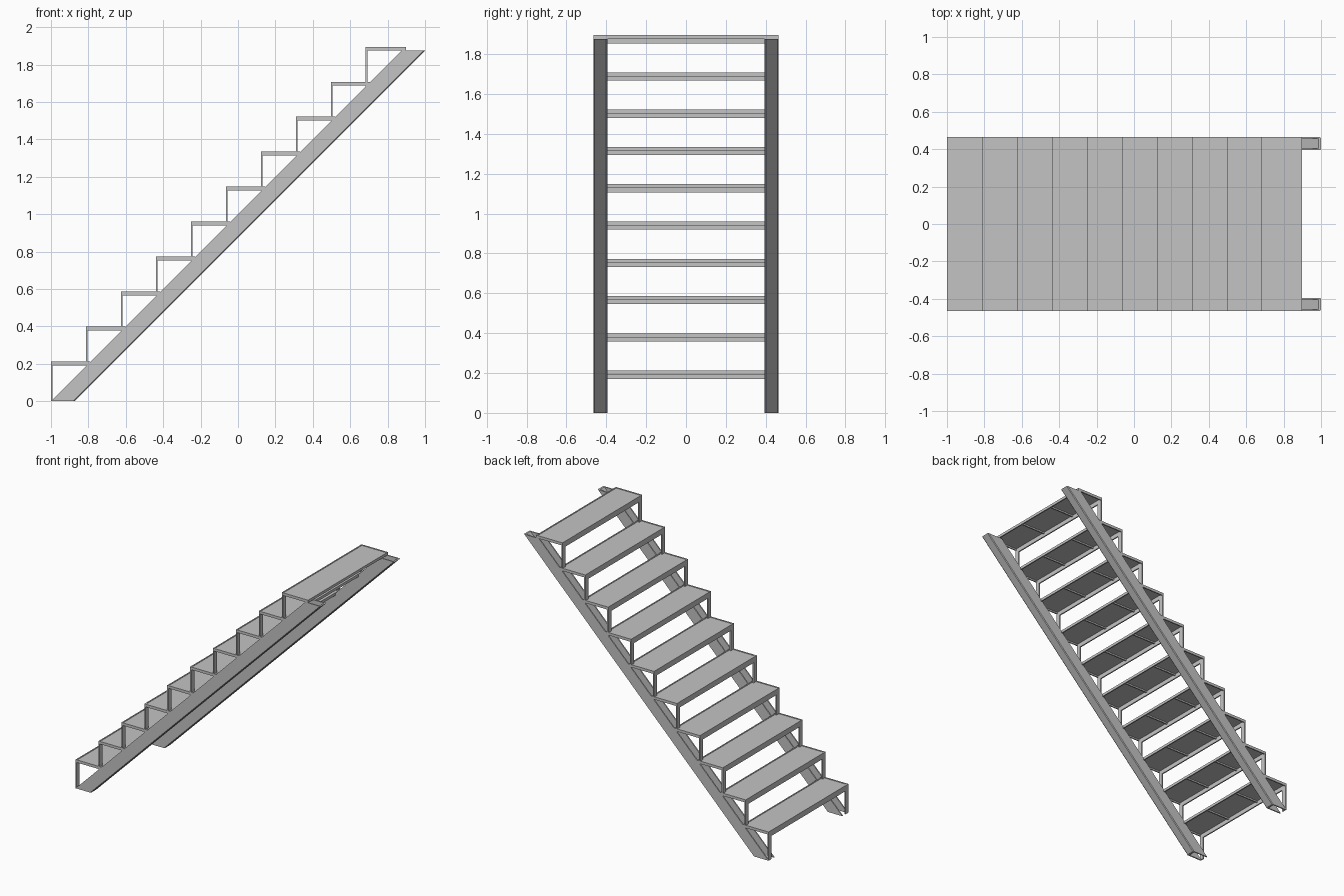
import bpy, bmesh
from mathutils import Vector

if "Cube" in bpy.data.objects:
    bpy.data.objects.remove(bpy.data.objects["Cube"])

steel = bpy.data.materials.new("grey_steel")
steel.use_nodes = True
GREY = (0.55, 0.55, 0.55, 1)
steel.diffuse_color = GREY
steel.node_tree.nodes["Principled BSDF"].inputs["Base Color"].default_value = GREY

STEPS, PITCH = 10, 0.187
DEPTH, HALF = 0.21, 0.465
FIRST_TOP = 0.212


def finish(name, bm):
    bmesh.ops.recalc_face_normals(bm, faces=bm.faces)
    mesh = bpy.data.meshes.new(name)
    bm.to_mesh(mesh)
    bm.free()
    mesh.materials.append(steel)
    obj = bpy.data.objects.new(name, mesh)
    bpy.context.collection.objects.link(obj)
    return obj


def box(bm, x, y, z):
    """Add a box from three (low, high) ranges."""
    verts = bmesh.ops.create_cube(bm, size=1)["verts"]
    for v in verts:
        v.co = Vector([(r[0] + r[1]) / 2 + c * (r[1] - r[0])
                       for r, c in zip((x, y, z), v.co)])


# Sloping channel stringers, cut level at both ends
def stringer(name, side):
    width, wide, wall, rise = 0.07, 0.125, 0.009, 1.875
    r = 0.006
    # (distance across the width, horizontal offset from the upper edge)
    profile = [(0, 0), (0, wide - r), (r, wide), (width - r, wide),
               (width, wide - r), (width, 0), (width - wall, 0),
               (width - wall, wide - 0.014), (wall, wide - 0.014), (wall, 0)]
    bm = bmesh.new()
    low = [bm.verts.new((-1 + u, side * (HALF - w), 0)) for w, u in profile]
    face = bm.faces.new(low)
    ext = bmesh.ops.extrude_face_region(bm, geom=[face])["geom"]
    for v in ext:
        if isinstance(v, bmesh.types.BMVert):
            v.co += Vector((rise, 0, rise))
    finish(name, bm)


stringer("left_stringer", 1)
stringer("right_stringer", -1)

# Treads, each with a rim, a sunk plate, ribs, a front header and two posts
for i in range(STEPS):
    x0, top = -1 + PITCH * i, FIRST_TOP + PITCH * i
    x1, low = x0 + DEPTH, top - 0.02
    if i == STEPS - 1:
        x1 += 0.005
    rim = 0.009

    frame = bmesh.new()
    box(frame, (x0, x0 + rim), (-HALF, HALF), (top - 0.041, top))
    box(frame, (x1 - rim, x1), (-HALF, HALF), (low, top))
    for s in (-1, 1):
        ends = sorted((s * HALF, s * (HALF - rim)))
        box(frame, (x0 + rim, x1 - rim), ends, (low, top))
        rib = s * HALF / 3
        box(frame, (x0 + rim, x1 - rim), (rib - 0.005, rib + 0.005), (low, top - 0.006))
    finish(f"tread_frame_{i + 1}", frame)

    plate = bmesh.new()
    box(plate, (x0 + rim, x1 - rim), (rim - HALF, HALF - rim), (top - 0.009, top - 0.003))
    finish(f"tread_plate_{i + 1}", plate)

    posts = bmesh.new()
    for s in (-1, 1):
        span = sorted((s * HALF, s * (HALF - 0.035)))
        box(posts, (x0, x0 + rim), span, (PITCH * i, top - 0.041))
    finish(f"front_posts_{i + 1}", posts)
